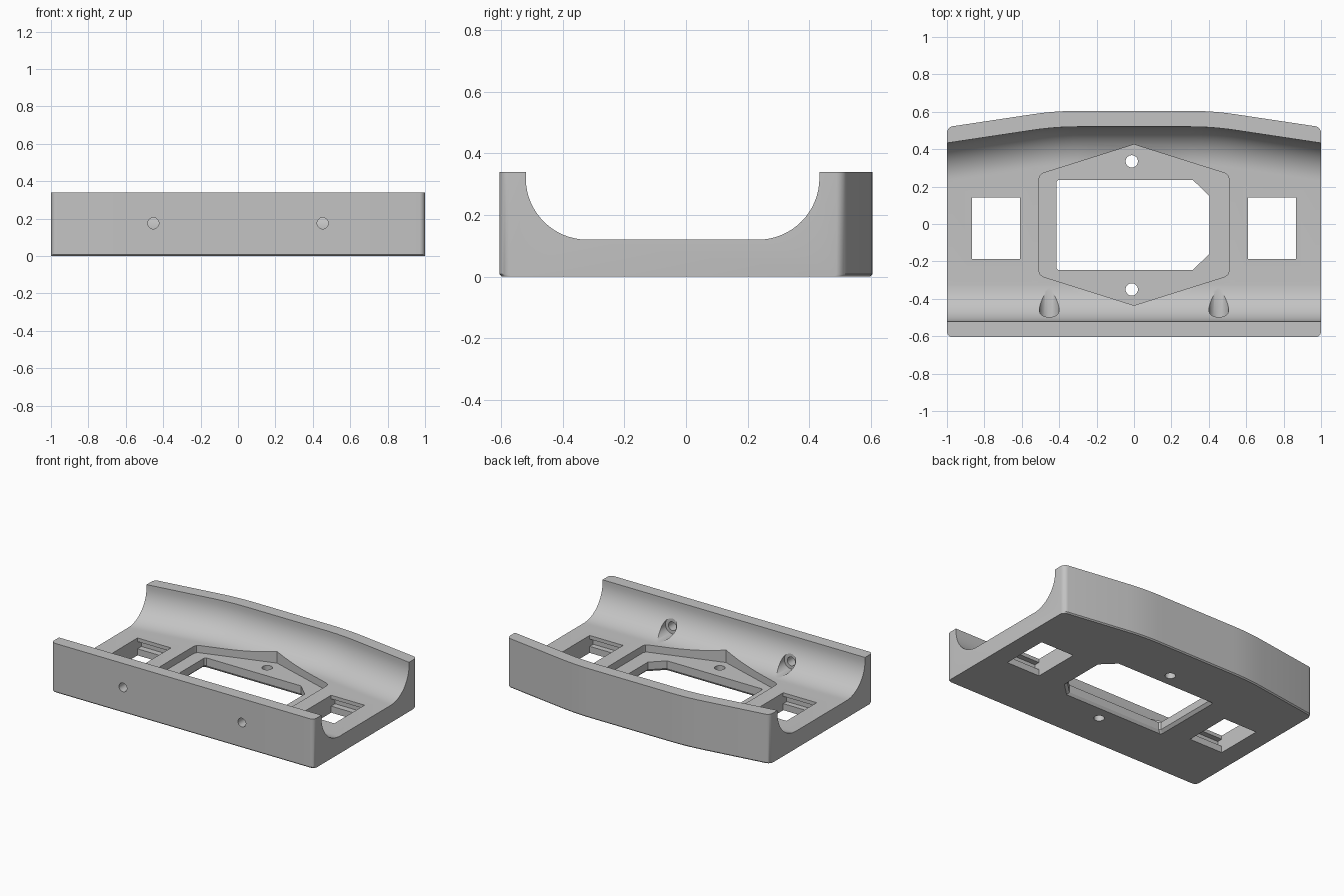
import bpy, bmesh, math
from mathutils import Matrix

if "Cube" in bpy.data.objects:
    bpy.data.objects.remove(bpy.data.objects["Cube"])

grey = bpy.data.materials.new("plain grey")
grey.use_nodes = True
colour = (0.55, 0.55, 0.55, 1)
grey.diffuse_color = colour
grey.node_tree.nodes["Principled BSDF"].inputs["Base Color"].default_value = colour

HALF, FRONT, WALL = 1.0, -0.605, 0.085
HEIGHT, FLOOR, RADIUS = 0.34, 0.12, 0.2
CORNER, EDGE = 0.03, 0.008


def make_object(name, bm):
    bmesh.ops.recalc_face_normals(bm, faces=bm.faces)
    mesh = bpy.data.meshes.new(name)
    bm.to_mesh(mesh)
    bm.free()
    obj = bpy.data.objects.new(name, mesh)
    bpy.context.collection.objects.link(obj)
    mesh.materials.append(grey)
    return obj


def loft(name, rings):
    """Skin closed rings of equal length and cap both ends."""
    bm = bmesh.new()
    loops = [[bm.verts.new(p) for p in ring] for ring in rings]
    for a, b in zip(loops, loops[1:]):
        for i in range(len(a)):
            j = (i + 1) % len(a)
            bm.faces.new((a[i], a[j], b[j], b[i]))
    bm.faces.new(loops[0])
    bm.faces.new(loops[-1][::-1])
    return make_object(name, bm)


def prism(name, outline, z0, z1, base_scale=1.0):
    return loft(name, [[(x * s, y * s, z) for x, y in outline]
                       for z, s in ((z0, base_scale), (z1, 1.0))])


def rod(name, centre, radius, depth, along_y=False):
    bm = bmesh.new()
    turn = Matrix.Rotation(math.pi / 2, 4, 'X') if along_y else Matrix()
    bmesh.ops.create_cone(bm, cap_ends=True, segments=32, radius1=radius,
                          radius2=radius, depth=depth,
                          matrix=Matrix.Translation(centre) @ turn)
    return make_object(name, bm)


def box(x0, x1, y0, y1):
    return [(x0, y0), (x1, y0), (x1, y1), (x0, y1)]


# Body: a trough profile swept sideways, with a back wall that bows outward
def back_edge(x):
    t, blend, slope = max(0, abs(x) - 0.3), 0.24, 0.15
    drop = t * t / (2 * blend) if t < blend else t - blend / 2
    return 0.605 - slope * drop


def section(x):
    back = back_edge(x)
    lip_f, lip_b = FRONT + WALL, back - WALL
    past = max(0, abs(x) - (HALF - CORNER))
    inset = CORNER - math.sqrt(max(0, CORNER ** 2 - past ** 2))
    f, b = FRONT + inset, back - inset
    pts = [(f + EDGE, 0), (f, EDGE), (f, HEIGHT), (lip_f, HEIGHT)]
    steps, rise = 16, FLOOR + RADIUS
    for i in range(steps + 1):
        a = math.pi / 2 * i / steps
        pts.append((lip_f + RADIUS - RADIUS * math.cos(a), rise - RADIUS * math.sin(a)))
    for i in range(steps + 1):
        a = math.pi / 2 * (1 - i / steps)
        pts.append((lip_b - RADIUS + RADIUS * math.cos(a), rise - RADIUS * math.sin(a)))
    pts += [(lip_b, HEIGHT), (b, HEIGHT), (b, EDGE), (b - EDGE, 0)]
    return [(x, y, z) for y, z in pts]


half_stations = [0.3 + 0.03 * i for i in range(9)]
half_stations += [HALF - CORNER + CORNER * math.sin(math.pi / 12 * i) for i in range(7)]
stations = [-x for x in reversed(half_stations)] + half_stations
body = loft("mounting_plate", [section(x) for x in stations])

# Shallow six-sided recess around the central opening
recess = [(0, 0.425), (0.485, 0.272), (0.5, 0.262), (0.507, 0.245),
          (0.507, -0.255), (0.5, -0.272), (0.485, -0.282), (0, -0.435),
          (-0.485, -0.282), (-0.5, -0.272), (-0.507, -0.255),
          (-0.507, 0.245), (-0.5, 0.262), (-0.485, 0.272)]
cutters = [prism("recess_cutter", recess, 0.07, 0.3)]

# Central opening with two clipped corners and a flared lower rim
opening = [(-0.405, -0.245), (0.315, -0.245), (0.403, -0.16), (0.403, 0.15),
           (0.315, 0.235), (-0.405, 0.235), (-0.415, 0.225), (-0.415, -0.235)]
cutters.append(prism("opening_cutter", opening, -0.1, 0.3))
cutters.append(prism("rim_cutter", opening, -0.002, 0.018, 1.05))

# Screw holes through the recess floor
for y in (0.335, -0.35):
    cutters.append(rod("screw_cutter", (-0.012, y, 0.1), 0.033, 0.4))

for side in (-1, 1):
    # Socket windows, undercut behind a thin upper lip
    x0, x1 = sorted((side * 0.61, side * 0.865))
    cutters.append(prism("window_cutter", box(x0, x1, -0.187, 0.142), -0.1, 0.3))
    cutters.append(prism("latch_cutter", box(x0, x1, -0.225, 0.185), 0.045, 0.095))
    # Front wall screw holes and their wider inner pockets
    cutters.append(rod("front_hole_cutter", (side * 0.453, -0.55, 0.175), 0.03, 0.3, True))
    cutters.append(rod("pocket_cutter", (side * 0.453, -0.35, 0.175), 0.053, 0.296, True))

# Apply every cut, then remove the cutters
bpy.context.view_layer.objects.active = body
for cutter in cutters:
    cutter.hide_render = True
    mod = body.modifiers.new("cut", 'BOOLEAN')
    mod.operation, mod.solver, mod.object = 'DIFFERENCE', 'EXACT', cutter
    bpy.ops.object.modifier_apply(modifier=mod.name)
    bpy.data.objects.remove(cutter)

bpy.ops.object.select_all(action='DESELECT')
body.select_set(True)
bpy.ops.object.shade_smooth_by_angle(angle=math.radians(30))
